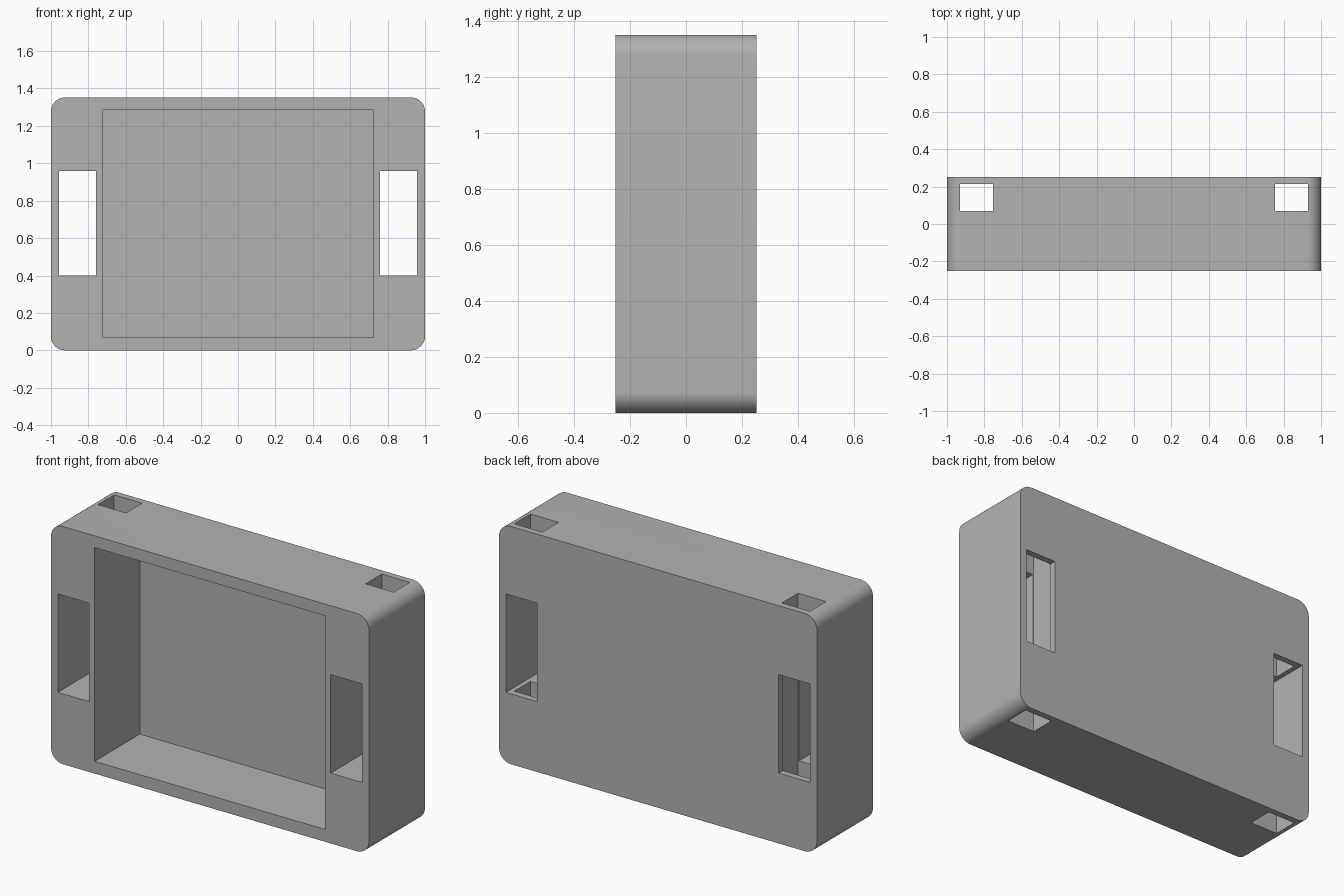
import bpy, bmesh
from math import radians
from mathutils import Matrix

default_cube = bpy.data.objects.get("Cube")
if default_cube:
    bpy.data.objects.remove(default_cube, do_unlink=True)

WIDTH, DEPTH, HEIGHT, RADIUS = 2.0, 0.504, 1.352, 0.075

# Single grey plastic
grey = bpy.data.materials.new("grey plastic")
grey.use_nodes = True
colour = (0.45, 0.45, 0.45, 1)
grey.diffuse_color = colour
grey.node_tree.nodes["Principled BSDF"].inputs["Base Color"].default_value = colour


def box(name, x, y, z):
    """Box spanning the given (low, high) ranges."""
    bm = bmesh.new()
    spans = (x, y, z)
    centre = [(a + b) / 2 for a, b in spans]
    size = [b - a for a, b in spans]
    bmesh.ops.create_cube(bm, size=1, matrix=Matrix.LocRotScale(centre, None, size))
    mesh = bpy.data.meshes.new(name)
    bm.to_mesh(mesh)
    bm.free()
    mesh.materials.append(grey)
    obj = bpy.data.objects.new(name, mesh)
    bpy.context.collection.objects.link(obj)
    return obj


# Housing block with its four depth-wise edges rounded
housing = box("housing", (-WIDTH / 2, WIDTH / 2), (-DEPTH / 2, DEPTH / 2), (0, HEIGHT))
bm = bmesh.new()
bm.from_mesh(housing.data)
corners = [e for e in bm.edges if abs(e.verts[0].co.y - e.verts[1].co.y) > DEPTH / 2]
bmesh.ops.bevel(bm, geom=corners, offset=RADIUS, segments=10, profile=0.5, affect='EDGES')
bm.to_mesh(housing.data)
bm.free()

# Front pocket, side windows and vertical strap channels
cutters = [box("pocket_cutter", (-0.725, 0.725), (-0.4, 0.153), (0.07, 1.285))]
for side, sign in (("left", 1), ("right", -1)):
    window_x = sorted((sign * 0.76, sign * 0.957))
    channel_x = sorted((sign * 0.754, sign * 0.93))
    cutters.append(box(side + "_window_cutter", window_x, (-0.4, 0.4), (0.4, 0.96)))
    cutters.append(box(side + "_channel_cutter", channel_x, (0.07, 0.215), (-0.1, 1.5)))

bpy.context.view_layer.objects.active = housing
for cutter in cutters:
    cut = housing.modifiers.new(cutter.name, 'BOOLEAN')
    cut.operation = 'DIFFERENCE'
    cut.solver = 'EXACT'
    cut.object = cutter
    bpy.ops.object.modifier_apply(modifier=cut.name)
    bpy.data.objects.remove(cutter, do_unlink=True)

# Smooth rounded corners, sharp everywhere else
bpy.ops.object.select_all(action='DESELECT')
housing.select_set(True)
bpy.ops.object.shade_smooth_by_angle(angle=radians(30))
